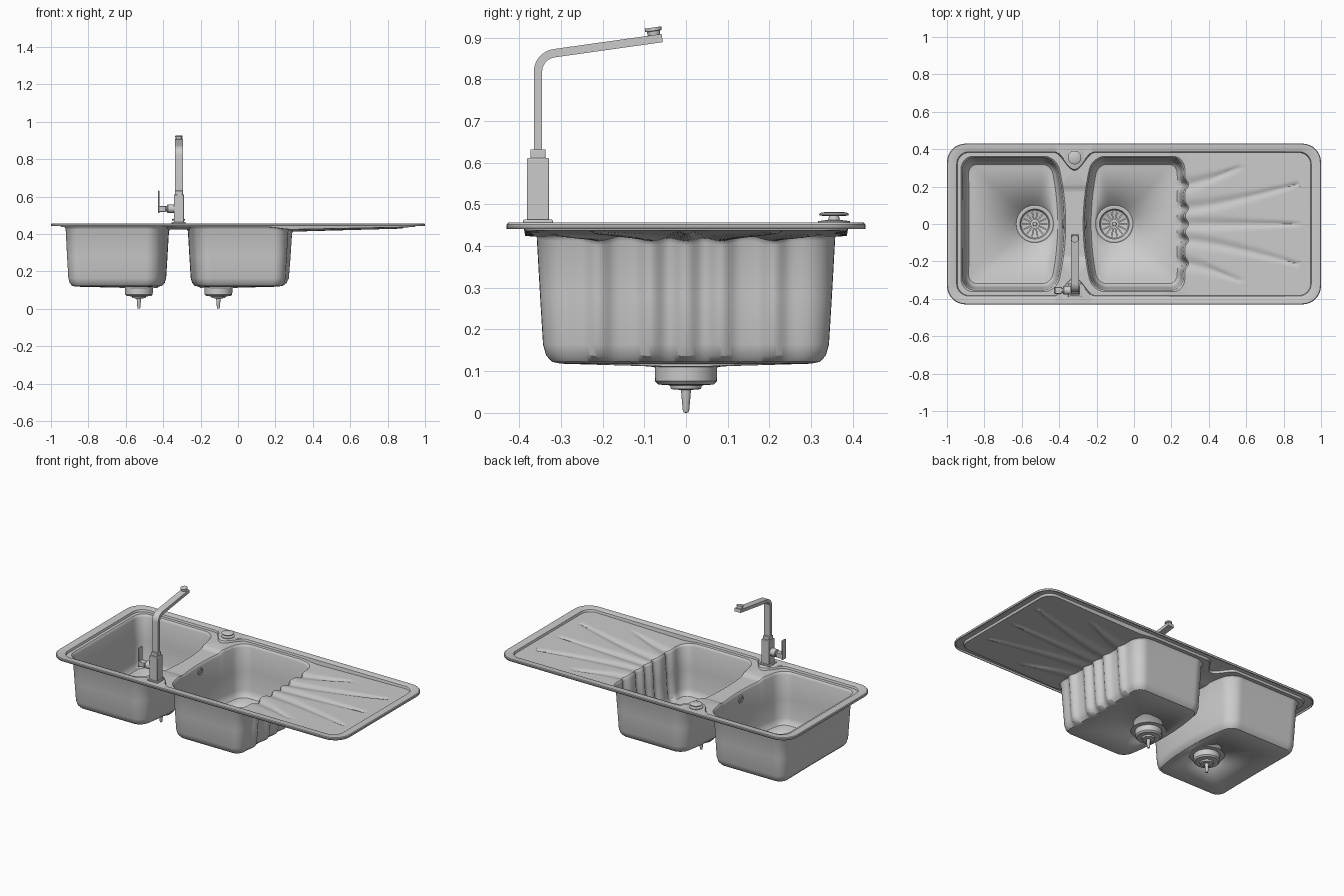
import bpy, bmesh
from math import sin, cos, pi, exp, atan2, radians
from mathutils import Vector, Matrix

if "Cube" in bpy.data.objects:
    bpy.data.objects.remove(bpy.data.objects["Cube"])

FLUTES = [(0, 0, .88), (.085, .215, .88), (-.085, -.215, .88), (.21, .305, .57), (-.21, -.305, .57)]
MID = -.318  # x of the divider, tap and knob


def finish(name, bm, bevel=0):
    me = bpy.data.meshes.new(name)
    bm.to_mesh(me)
    bm.free()
    ob = bpy.data.objects.new(name, me)
    bpy.context.collection.objects.link(ob)
    if bevel:
        m = ob.modifiers.new("bevel", 'BEVEL')
        m.width, m.segments = bevel, 2
    return ob


def box(name, c, s, bevel=.003):
    bm = bmesh.new()
    bmesh.ops.create_cube(bm, size=1, matrix=Matrix.Translation(c) @ Matrix.Diagonal((*s, 1)))
    return finish(name, bm, bevel)


def lathe(name, profile, loc, rot=None, n=40):
    bm = bmesh.new()
    vs = [bm.verts.new((r, 0, z)) for r, z in profile]
    es = [bm.edges.new(p) for p in zip(vs, vs[1:])]
    bmesh.ops.spin(bm, geom=vs + es, cent=(0, 0, 0), axis=(0, 0, 1), angle=2 * pi, steps=n)
    bmesh.ops.remove_doubles(bm, verts=bm.verts, dist=1e-5)
    bmesh.ops.recalc_face_normals(bm, faces=bm.faces)
    bm.transform(Matrix.Translation(loc) @ (rot or Matrix()))
    return finish(name, bm)


def rrect(x0, x1, hy, r, nx, ny, nc=8):
    arcs = [[(cx + r * cos((k + j / nc) * pi / 2), cy + r * sin((k + j / nc) * pi / 2)) for j in range(nc + 1)]
            for k, (cx, cy) in enumerate([(x1 - r, hy - r), (x0 + r, hy - r), (x0 + r, r - hy), (x1 - r, r - hy)])]
    pts = []
    for k in range(4):
        a, b, n = arcs[k][-1], arcs[(k + 1) % 4][0], (nx, ny)[k % 2]
        pts += arcs[k]
        pts += [(a[0] + (b[0] - a[0]) * i / n, a[1] + (b[1] - a[1]) * i / n) for i in range(1, n)]
    return pts


def smooth(t):
    t = min(1, max(0, t))
    return t * t * (3 - 2 * t)


def deck_z(x, y):
    # recessed floor: sloping drainer with tapering grooves, lowered divider
    z = .441
    if x > .15:
        z -= .013 * smooth((x - .15) / .14) * (1 - min(1, max(0, (x - .29) / .64)))
    if x > .2:
        for y0, y1, x1 in FLUTES:
            u = max(0, (x - .28) / (x1 - .28))
            if u < 1:
                yc = y0 + (y1 - y0) * u ** 1.3
                z -= .011 * (1 - .4 * u) * exp(-((y - yc) / (.024 * (1 - u) + .009)) ** 2)
    if -.45 < x < -.2:
        z -= .012 * smooth((.22 - abs(y)) / .05)
    return z


def rim_loop(i, r, dip):
    # dips make the raised platforms for the tap and the knob
    out = []
    for x, y in rrect(-1 + i, 1 - i, .43 - i * .85, r, 160, 40):
        if dip and abs(x - MID) < .11:
            y -= (1 if y > 0 else -1) * dip * .5 * (1 + cos(pi * (x - MID) / .11))
        out.append((x, y))
    return out


def bowl_loop(side, i, r, flute):
    x0, x1 = ((-.925, -.365), (-.272, .272))[side]
    out = []
    for x, y in rrect(x0 + i, x1 - i, .362 - i, r, 40, 80):
        b = .05 * (y / .36) ** 2
        if side == 0:
            x -= b * (x - x0) / (x1 - x0)
        else:
            if x > .1 and abs(y) < .3:
                x += flute * sum(.021 * exp(-((y - f[0]) / .025) ** 2) for f in FLUTES)
            x += b * (x1 - x) / (x1 - x0) if x < x1 else 0
        out.append((x, y))
    return out


# sink sheet: rim rings, bowl rings, filled floor between them
bm = bmesh.new()


def add_rings(rings):
    loops = [[bm.verts.new(p) for p in ring] for ring in rings]
    n = len(loops[0])
    for a, b in zip(loops, loops[1:]):
        for k in range(n):
            bm.faces.new((a[k], a[(k + 1) % n], b[(k + 1) % n], b[k]))
    return loops


def loop_edges(l):
    return [bm.edges.get((l[k], l[(k + 1) % len(l)])) for k in range(len(l))]


rim = [(0, .1, .441, 0), (0, .1, .452, 0), (.004, .097, .456, 0),
       (.046, .07, .456, .09), (.052, .066, .453, .094), (.056, .064, .441, .096)]
loops = add_rings([[(x, y, z) for x, y in rim_loop(i, r, d)] for i, r, z, d in rim])
fill_edges = loop_edges(loops[-1])
DRAINS = (-.53, -.105)
for side in (0, 1):
    top = bowl_loop(side, 0, .07, 1)
    rings = [[(x, y, .441) for x, y in top]]
    for i, drop in ((.005, .005), (.009, .015)):
        rings.append([(x, y, deck_z(*t) - drop) for (x, y), t in zip(bowl_loop(side, i, .068, 1), top)])
    for i, z, r, fl in ((.017, .28, .066, 1), (.024, .165, .062, .9), (.031, .14, .058, .7),
                        (.043, .127, .05, .35), (.062, .123, .04, 0)):
        rings.append([(x, y, z) for x, y in bowl_loop(side, i, r, fl)])
    dx = DRAINS[side]
    rings.append([(dx + .096 * cos(atan2(y, x - dx)), .096 * sin(atan2(y, x - dx)), .117) for x, y, z in rings[-1]])
    fill_edges += loop_edges(add_rings(rings)[0])

ret = bmesh.ops.triangle_fill(bm, use_beauty=True, edges=fill_edges, normal=(0, 0, 1))
for g in ret['geom']:
    if isinstance(g, bmesh.types.BMFace):
        g.material_index = 1


def slice_floor(co, no, xmin):
    fs = [f for f in bm.faces if f.material_index == 1 and f.calc_center_median().x > xmin]
    geom = list({v for f in fs for v in f.verts}) + list({e for f in fs for e in f.edges}) + fs
    bmesh.ops.bisect_plane(bm, geom=geom, dist=1e-5, plane_co=co, plane_no=no)


for k in range(27):
    slice_floor((.3 + k * .0235, 0, 0), (1, 0, 0), -2)
for k in range(83):
    slice_floor((0, -.328 + k * .008, 0), (0, 1, 0), .265)
for v in {v for f in bm.faces if f.material_index == 1 for v in f.verts}:
    v.co.z = deck_z(v.co.x, v.co.y)
for f in bm.faces:
    f.material_index = 0
bmesh.ops.recalc_face_normals(bm, faces=bm.faces)
if sum(f.normal.z * f.calc_area() for f in bm.faces) < 0:
    bmesh.ops.reverse_faces(bm, faces=bm.faces)
sink = finish("sink", bm)
m = sink.modifiers.new("thickness", 'SOLIDIFY')
m.thickness, m.offset = .005, -1

# drains with strainer spokes, and overflow fittings
for side, dx in zip(("left", "right"), DRAINS):
    lathe(side + "_drain", [(0, .0), (.006, .001), (.008, .008), (.012, .055), (.036, .057), (.038, .066),
                            (.066, .068), (.074, .076), (.075, .11), (.099, .112), (.1, .119), (.094, .122),
                            (.08, .12), (.074, .108), (.066, .104), (0, .102)], (dx, 0, 0))
    lathe(side + "_strainer_knob", [(.024, .102), (.024, .112), (.012, .114), (.01, .124), (0, .126)], (dx, 0, 0), n=24)
    bm = bmesh.new()
    for k in range(14):
        bmesh.ops.create_cube(bm, size=1, matrix=Matrix.Rotation(k * pi / 7, 4, 'Z')
                              @ Matrix.Translation((.046, 0, .108)) @ Matrix.Diagonal((.05, .008, .01, 1)))
    bm.transform(Matrix.Translation((dx, 0, 0)))
    finish(side + "_strainer_spokes", bm)
for side, x, s in (("left", -.377, -1), ("right", -.26, 1)):
    lathe(side + "_overflow", [(.024, -.004), (.024, .003), (.018, .005), (.015, .001), (.007, .001), (.006, .005), (0, .005)],
          (x, 0, .385), Matrix.Rotation(s * pi / 2, 4, 'Y'), 24)

# knob for the drain
lathe("waste_knob", [(0, .455), (.038, .455), (.038, .46), (.014, .463), (.012, .472), (.034, .473),
                     (.036, .477), (.03, .481), (0, .482)], (MID, .355, 0))

# tap
TX, TY = -.316, -.355
box("tap_base", (TX, TY, .459), (.072, .072, .009))
box("tap_body", (TX, TY, .536), (.054, .053, .15))
box("tap_collar", (TX, TY, .62), (.044, .037, .024))
bm = bmesh.new()
tilt = radians(8)  # spout rise
R, path = .045, [(TY, .6, pi / 2)]
for k in range(11):
    a = pi - (pi / 2 - tilt) * k / 10
    path.append((TY + R + R * cos(a), .818 + R * sin(a), a - pi / 2))
y, z, a = path[-1]
path.append((-.057, z + (-.057 - y) * sin(tilt) / cos(tilt), tilt))
rows = []
for y, z, a in path:
    ny, nz = -sin(a) * .01, cos(a) * .01
    rows.append([bm.verts.new((TX + sx * .021, y + s * ny, z + s * nz)) for sx, s in ((-1, -1), (1, -1), (1, 1), (-1, 1))])
for p, q in zip(rows, rows[1:]):
    for k in range(4):
        bm.faces.new((p[k], p[(k + 1) % 4], q[(k + 1) % 4], q[k]))
bm.faces.new(rows[0])
bm.faces.new(rows[-1])
bmesh.ops.recalc_face_normals(bm, faces=bm.faces)
finish("tap_spout", bm)
lathe("tap_nozzle", [(0, -.024), (.015, -.024), (.016, -.015), (.02, -.014), (.02, -.006), (0, -.006)],
      (TX, -.08, z + (-.08 - path[-2][0]) * .14 - .002), Matrix.Rotation(tilt, 4, 'X'), 24)
lathe("tap_lever_hub", [(0, 0), (.023, 0), (.023, .034), (.02, .038), (.014, .039), (.014, .075), (0, .075)],
      (TX - .025, TY, .535), Matrix.Rotation(-pi / 2, 4, 'Y'), 28)
box("tap_lever_joint", (-.405, TY, .533), (.04, .036, .03))
box("tap_lever", (-.424, TY, .571), (.008, .034, .12), .002)

# smooth shading with sharp edges kept
bpy.ops.object.select_all(action='SELECT')
bpy.context.view_layer.objects.active = sink
bpy.ops.object.shade_smooth_by_angle(angle=radians(32))
